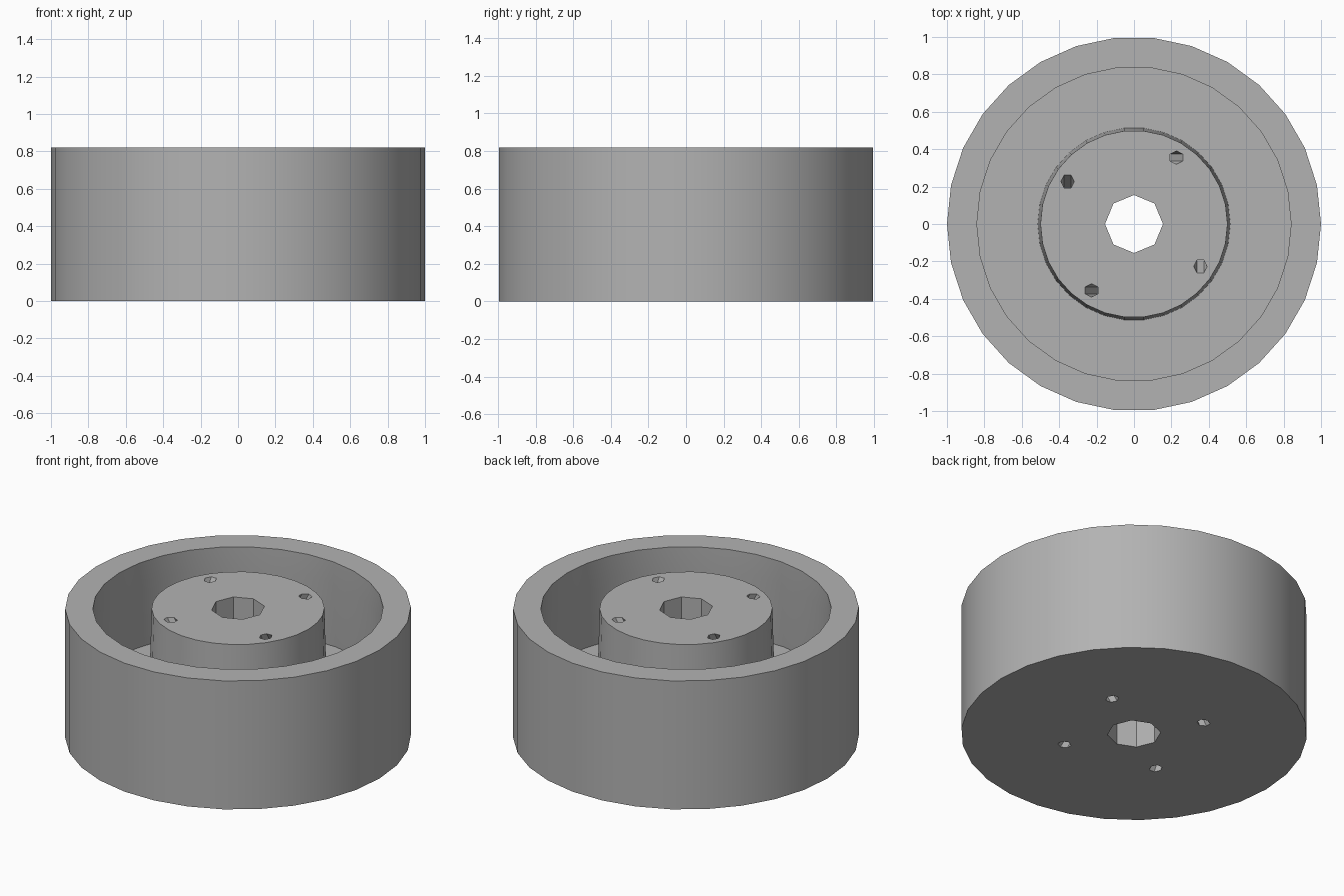
import bpy, bmesh, math
from mathutils import Matrix, Vector

cube = bpy.data.objects.get("Cube")
if cube:
    bpy.data.objects.remove(cube, do_unlink=True)

HEIGHT = 0.82
SIDES = 30

grey = bpy.data.materials.new("plain_grey")
grey.use_nodes = True
grey.diffuse_color = (0.45, 0.45, 0.45, 1)
grey.node_tree.nodes["Principled BSDF"].inputs["Base Color"].default_value = (0.45, 0.45, 0.45, 1)


def add_object(name, bm):
    bmesh.ops.recalc_face_normals(bm, faces=bm.faces)
    mesh = bpy.data.meshes.new(name)
    bm.to_mesh(mesh)
    bm.free()
    mesh.materials.append(grey)
    obj = bpy.data.objects.new(name, mesh)
    bpy.context.collection.objects.link(obj)
    return obj


def lathe(name, profile):
    """Solid of revolution; the profile runs from axis to axis."""
    bm = bmesh.new()
    rings = []
    for r, z in profile:
        rings.append([bm.verts.new((r * math.cos(a), r * math.sin(a), z))
                      for a in (2 * math.pi * i / SIDES for i in range(SIDES))])
    for low, high in zip(rings, rings[1:]):
        for i in range(SIDES):
            j = (i + 1) % SIDES
            bm.faces.new((low[i], low[j], high[j], high[i]))
    bm.faces.new(rings[0])
    bm.faces.new(rings[-1])
    return add_object(name, bm)


def rod(bm, radius, sides, length, matrix):
    bmesh.ops.create_cone(bm, cap_ends=True, segments=sides, radius1=radius,
                          radius2=radius, depth=length, matrix=matrix)


# Wheel body: outer wall, rim lip, slightly undercut well, drafted hub
wheel = lathe("wheel", [(1, 0), (1, HEIGHT), (0.84, HEIGHT), (0.84, 0.68),
                        (0.86, 0.27), (0.515, 0.27), (0.5, HEIGHT)])

# Cutters: octagonal axle bore and four skewed hexagonal screw holes
bm = bmesh.new()
middle = Matrix.Translation((0, 0, HEIGHT / 2))
rod(bm, 0.155, 8, 2, middle)
bm.verts.ensure_lookup_table()
for k in range(4):
    turn = Matrix.Rotation(k * math.pi / 2, 4, "Z")
    lean = Matrix.Rotation(math.radians(29), 4, "Y")
    spin = Matrix.Rotation(math.pi / 2, 4, "Z")
    rod(bm, 0.036, 6, 1.4, middle @ turn @ Matrix.Translation((0, 0.355, 0)) @ lean @ spin
        @ Matrix.Rotation(math.pi / 2, 4, "Z"))
cutter = add_object("hole_cutter", bm)
cutter.hide_render = True
cutter.hide_viewport = True

cut = wheel.modifiers.new("holes", "BOOLEAN")
cut.operation = "DIFFERENCE"
cut.solver = "EXACT"
cut.object = cutter

# Apply the cut, then smooth the round walls
bpy.context.view_layer.objects.active = wheel
wheel.select_set(True)
bpy.ops.object.modifier_apply(modifier="holes")
bpy.data.objects.remove(cutter, do_unlink=True)
bpy.ops.object.shade_smooth_by_angle(angle=math.radians(30))
